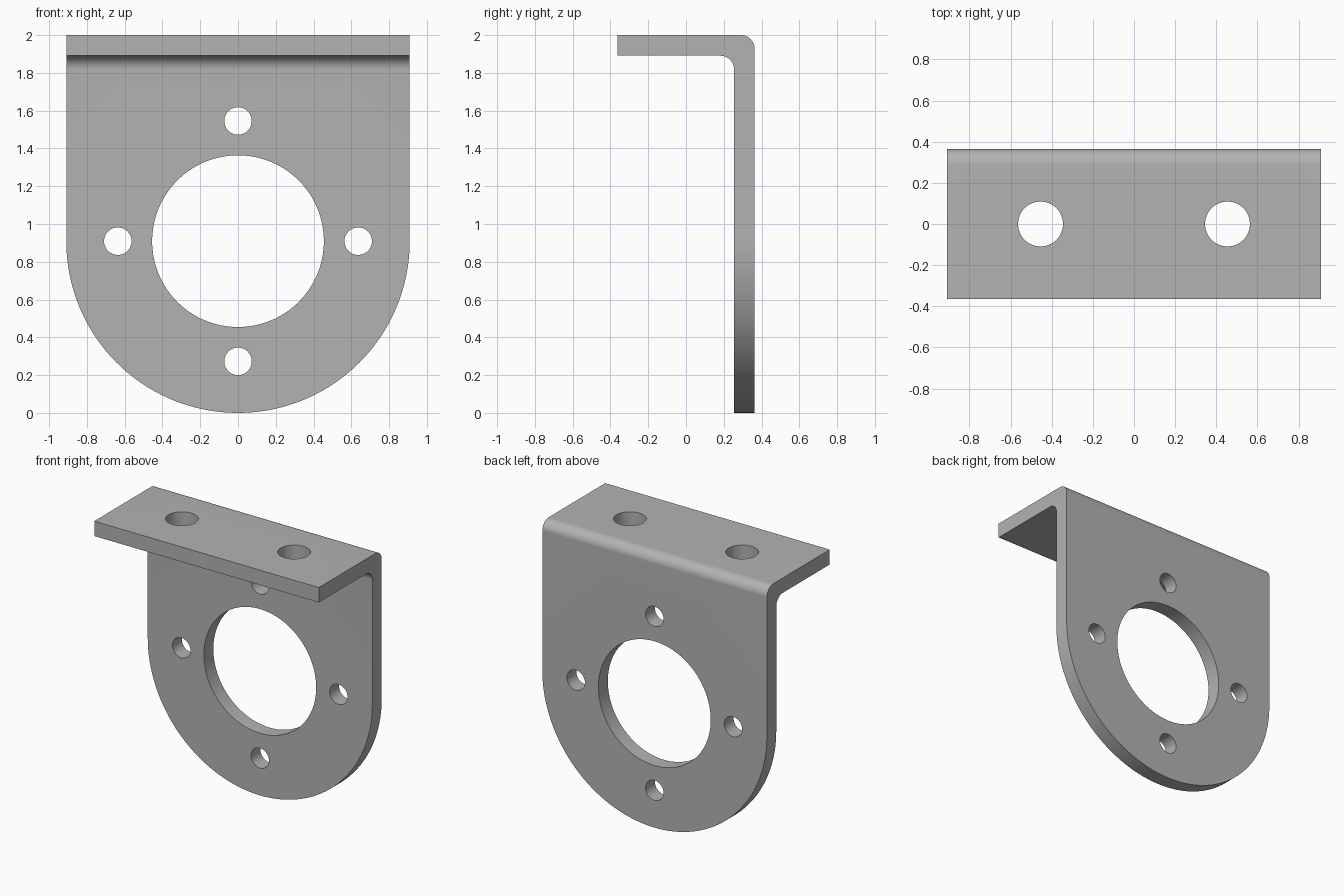
import bpy, bmesh
from math import pi, sin, cos, radians
from mathutils import Matrix, Vector

cube = bpy.data.objects.get("Cube")
if cube:
    bpy.data.objects.remove(cube, do_unlink=True)

U = 2 / 27.5                      # one design unit
HALF_W, HALF_D, THICK = 12.5 * U, 5 * U, 1.5 * U
TOP, BEND = 2.0, U
CENTRE_Z = HALF_W                 # centre of the round lower end
PLATE_Y = HALF_D - THICK / 2

steel = bpy.data.materials.new("plain grey steel")
steel.use_nodes = True
GREY = (0.45, 0.45, 0.45, 1)
steel.diffuse_color = GREY
steel.node_tree.nodes["Principled BSDF"].inputs["Base Color"].default_value = GREY


def arc(a, b, r, start, end, steps):
    """Points on an arc, angles in degrees."""
    angles = [radians(start + (end - start) * i / steps) for i in range(steps + 1)]
    return [(a + r * cos(t), b + r * sin(t)) for t in angles]


def make_object(name, bm):
    bmesh.ops.recalc_face_normals(bm, faces=bm.faces)
    mesh = bpy.data.meshes.new(name)
    bm.to_mesh(mesh)
    bm.free()
    mesh.materials.append(steel)
    ob = bpy.data.objects.new(name, mesh)
    bpy.context.collection.objects.link(ob)
    return ob


def prism(name, points, offset):
    """Extrude a closed outline of 3D points along offset."""
    bm = bmesh.new()
    face = bm.faces.new([bm.verts.new(p) for p in points])
    out = bmesh.ops.extrude_face_region(bm, geom=[face], use_keep_orig=True)
    verts = [g for g in out["geom"] if isinstance(g, bmesh.types.BMVert)]
    bmesh.ops.translate(bm, verts=verts, vec=Vector(offset))
    return make_object(name, bm)


def drill(name, radius, location, along_y, segments=64):
    bm = bmesh.new()
    turn = Matrix.Rotation(pi / 2, 4, "X") if along_y else Matrix.Identity(4)
    bmesh.ops.create_cone(bm, cap_ends=True, segments=segments, radius1=radius,
                          radius2=radius, depth=4 * THICK,
                          matrix=Matrix.Translation(location) @ turn)
    return make_object(name, bm)


def cut(target, tool, operation):
    mod = target.modifiers.new("cut", "BOOLEAN")
    mod.operation, mod.solver, mod.object = operation, "EXACT", tool
    bpy.context.view_layer.objects.active = target
    bpy.ops.object.modifier_apply(modifier=mod.name)
    bpy.data.objects.remove(tool, do_unlink=True)


# Bent sheet: L section with a rounded bend, extruded across the width
inner_y, inner_z = HALF_D - THICK, TOP - THICK
section = [(-HALF_D, TOP), (-HALF_D, inner_z)]
section += arc(inner_y - BEND, inner_z - BEND, BEND, 90, 0, 16)
section += [(inner_y, 0), (HALF_D, 0)]
section += arc(HALF_D - BEND, TOP - BEND, BEND, 0, 90, 16)
bracket = prism("mounting_bracket", [(-HALF_W, y, z) for y, z in section],
                (2 * HALF_W, 0, 0))

# Half-round lower end: trim away everything outside the lower semicircle
rim = arc(0, CENTRE_Z, HALF_W, 180, 360, 96)
margin = 0.2
outline = rim + [(HALF_W + margin, CENTRE_Z), (HALF_W + margin, -margin),
                 (-HALF_W - margin, -margin), (-HALF_W - margin, CENTRE_Z)]
cut(bracket, prism("end_trim", [(x, -1, z) for x, z in outline], (0, 2, 0)), "DIFFERENCE")

# Large bore and four screw holes in the upright plate
cut(bracket, drill("bore", 6.25 * U, (0, PLATE_Y, CENTRE_Z), True, 128), "DIFFERENCE")
for i in range(4):
    dx, dz = 8.75 * U * cos(i * pi / 2), 8.75 * U * sin(i * pi / 2)
    cut(bracket, drill("screw_hole", U, (dx, PLATE_Y, CENTRE_Z + dz), True), "DIFFERENCE")

# Two fixing holes in the top flange
for side in (-1, 1):
    cut(bracket, drill("fixing_hole", 1.5 * U, (side * 6.25 * U, 0, TOP - THICK / 2), False),
        "DIFFERENCE")

bpy.ops.object.select_all(action="DESELECT")
bracket.select_set(True)
bpy.context.view_layer.objects.active = bracket
bpy.ops.object.shade_smooth_by_angle(angle=radians(30))
